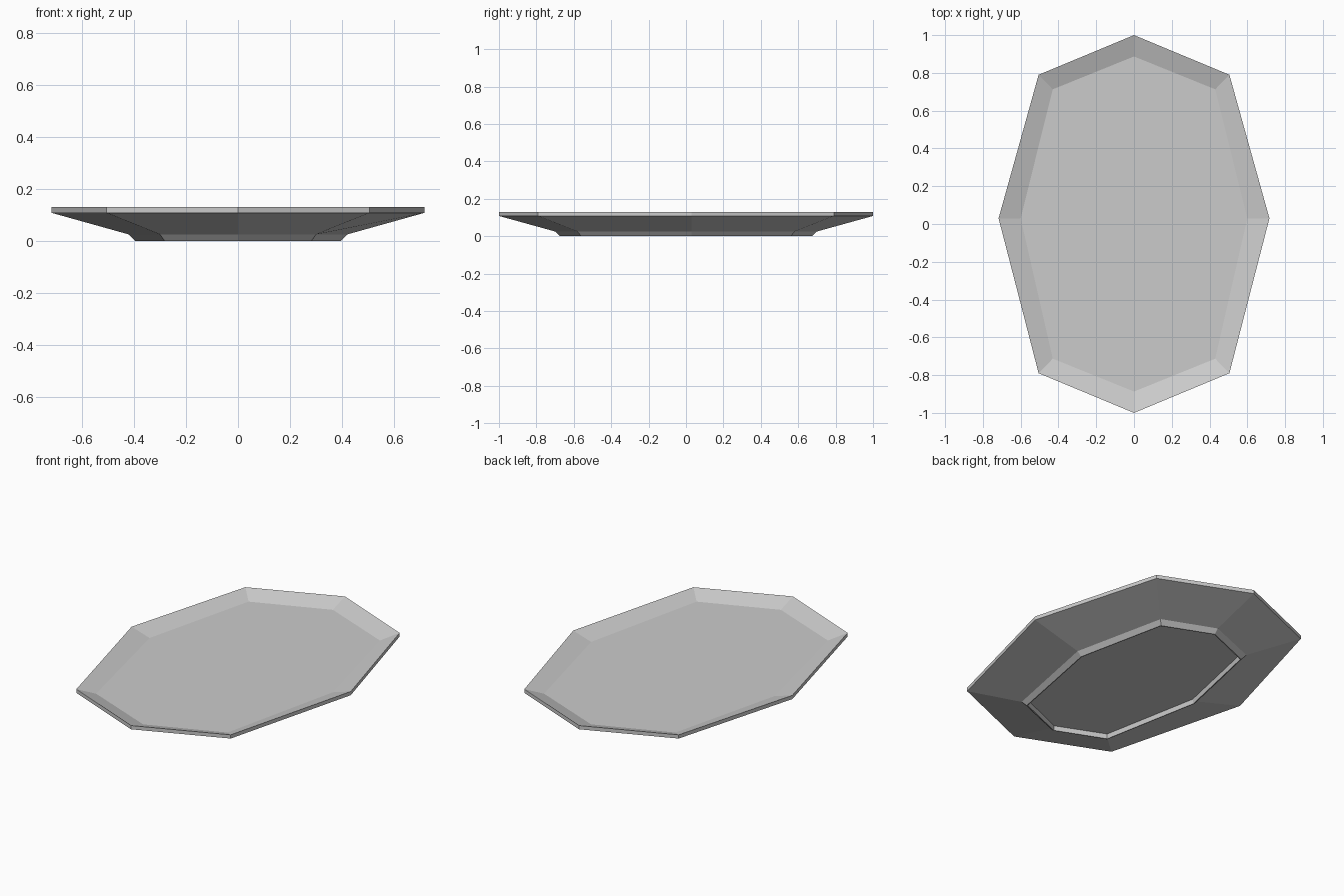
import bpy
import bmesh

# Remove the default cube
cube = bpy.data.objects.get("Cube")
if cube:
    bpy.data.objects.remove(cube, do_unlink=True)

# Single flat colour
COLOUR = (0.6, 0.6, 0.6, 1.0)
grey = bpy.data.materials.new("light_grey_ceramic")
grey.use_nodes = True
grey.diffuse_color = COLOUR
bsdf = next(n for n in grey.node_tree.nodes if n.type == "BSDF_PRINCIPLED")
bsdf.inputs["Base Color"].default_value = COLOUR
bsdf.inputs["Roughness"].default_value = 0.8


def octagon(bm, tip, corner_x, corner_y, side, z):
    """Elongated eight-sided ring, counter-clockwise from the back tip."""
    mid = 0.03
    half = [(0, tip), (-corner_x, corner_y), (-side, mid), (-corner_x, -corner_y)]
    other = [(0, -tip), (corner_x, -corner_y), (side, mid), (corner_x, corner_y)]
    return [bm.verts.new((x, y, z)) for x, y in half + other]


def bridge(bm, lower, upper):
    """Join two rings with quads."""
    n = len(lower)
    for i in range(n):
        j = (i + 1) % n
        bm.faces.new((lower[i], lower[j], upper[j], upper[i]))


# Cross-section rings: recess under the foot, foot, body, rim, inner floor
sections = [
    (0.665, 0.274, 0.55, 0.385, 0.026),
    (0.67, 0.278, 0.555, 0.39, 0.0),
    (0.675, 0.282, 0.56, 0.395, 0.0),
    (0.70, 0.30, 0.58, 0.42, 0.025),
    (1.0, 0.505, 0.79, 0.717, 0.108),
    (1.0, 0.505, 0.79, 0.717, 0.13),
    (0.887, 0.43, 0.713, 0.60, 0.094),
]

bm = bmesh.new()
rings = [octagon(bm, *s) for s in sections]
for a, b in zip(rings, rings[1:]):
    bridge(bm, a, b)

# Close the underside and the eating surface
bm.faces.new(rings[0])
bm.faces.new(rings[-1])
bmesh.ops.recalc_face_normals(bm, faces=bm.faces)

mesh = bpy.data.meshes.new("serving_plate")
bm.to_mesh(mesh)
bm.free()
mesh.materials.append(grey)
plate = bpy.data.objects.new("serving_plate", mesh)
bpy.context.collection.objects.link(plate)
